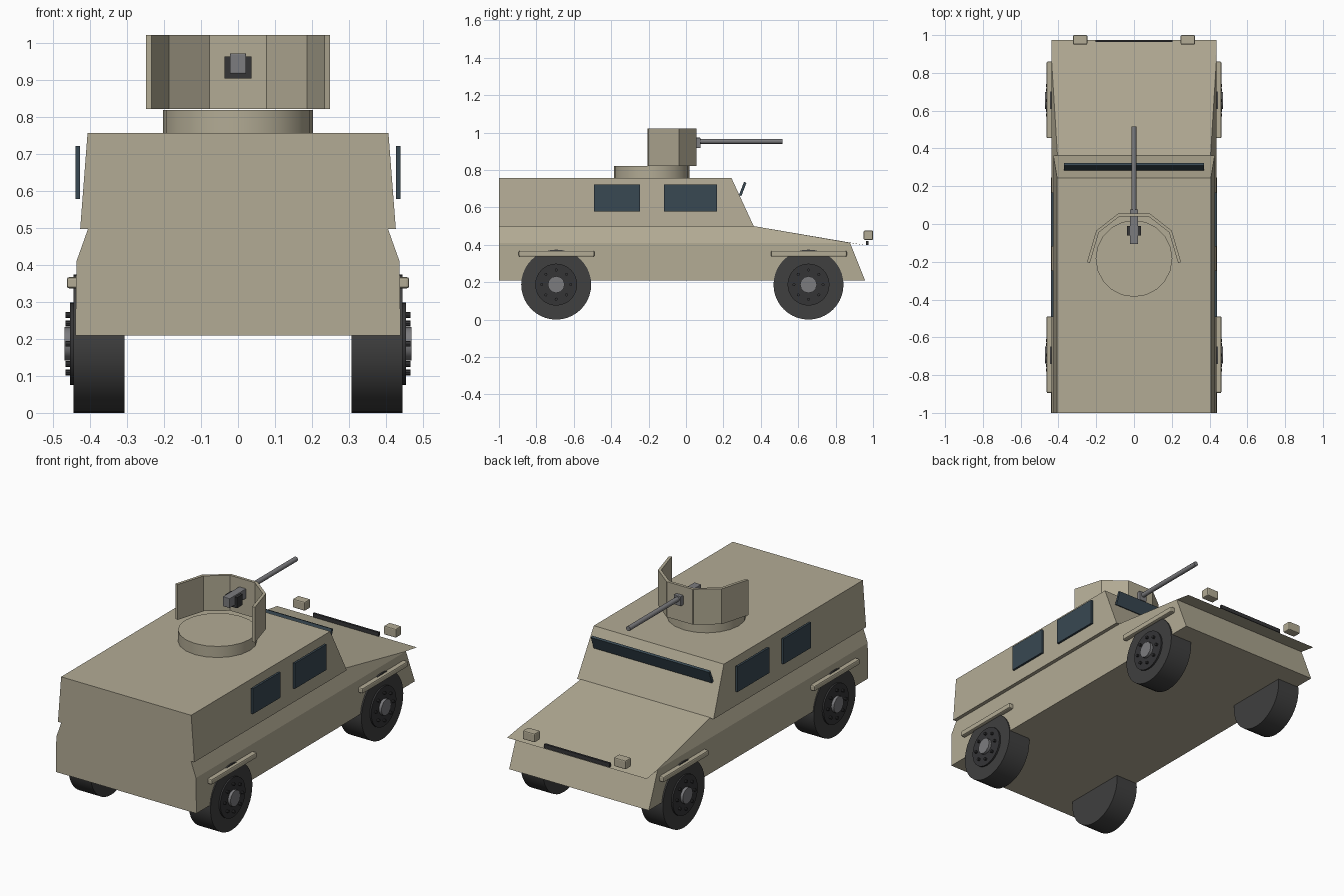
import bpy, bmesh
from math import radians, cos, sin, pi, atan2, hypot
from mathutils import Matrix, Vector

if "Cube" in bpy.data.objects:
    bpy.data.objects.remove(bpy.data.objects["Cube"])


def material(name, r, g, b):
    m = bpy.data.materials.new(name)
    m.diffuse_color = (r, g, b, 1)
    m.use_nodes = True
    m.node_tree.nodes["Principled BSDF"].inputs["Base Color"].default_value = m.diffuse_color
    return m


TAN = material("tan_paint", 0.45, 0.41, 0.30)
GLASS = material("dark_glass", 0.04, 0.065, 0.085)
RUBBER = material("rubber", 0.05, 0.05, 0.05)
DARK = material("dark_metal", 0.035, 0.035, 0.037)
STEEL = material("steel", 0.2, 0.2, 0.21)


def finish(name, bm, mat, smooth=False):
    bmesh.ops.recalc_face_normals(bm, faces=bm.faces[:])
    me = bpy.data.meshes.new(name)
    bm.to_mesh(me)
    bm.free()
    me.materials.append(mat)
    if smooth:
        me.shade_smooth()
        me.set_sharp_from_angle(angle=radians(35))
    ob = bpy.data.objects.new(name, me)
    bpy.context.collection.objects.link(ob)
    return ob


def prism(name, profile, mat):
    """Side profile of (y, z, half width) points, spanned left to right."""
    bm = bmesh.new()
    sides = [[bm.verts.new((s * w, y, z)) for y, z, w in profile] for s in (-1, 1)]
    left, right = sides
    bm.faces.new(left)
    bm.faces.new(right[::-1])
    n = len(profile)
    for i in range(n):
        j = (i + 1) % n
        bm.faces.new((left[i], right[i], right[j], left[j]))
    return finish(name, bm, mat)


def box(name, centre, size, mat, rot=None, bevel=0):
    bm = bmesh.new()
    m = Matrix.Translation(centre) @ (rot or Matrix()) @ Matrix.Diagonal((*size, 1))
    bmesh.ops.create_cube(bm, size=1, matrix=m)
    if bevel:
        bmesh.ops.bevel(bm, geom=bm.edges[:], offset=bevel, segments=2,
                        profile=0.5, affect='EDGES')
    return finish(name, bm, mat)


def cylinder(name, centre, radius, depth, axis, sides, mat):
    bm = bmesh.new()
    turn = {'X': Matrix.Rotation(pi / 2, 4, 'Y'),
            'Y': Matrix.Rotation(pi / 2, 4, 'X'), 'Z': Matrix()}[axis]
    bmesh.ops.create_cone(bm, cap_ends=True, segments=sides, radius1=radius,
                          radius2=radius, depth=depth,
                          matrix=Matrix.Translation(centre) @ turn)
    return finish(name, bm, mat, smooth=True)


# Hull: lower tub, tapered waist, sloping hood and cabin
prism("lower_hull", [(-1, .21, .44), (.957, .21, .437), (.877, .41, .437), (-1, .41, .437)], TAN)
prism("waist", [(-1, .41, .437), (.877, .41, .437), (.36, .5, .405), (-1, .5, .405)], TAN)
prism("hood", [(.36, .5, .405), (.877, .41, .437), (.975, .395, .437)], TAN)
prism("cabin", [(-1, .497, .427), (.363, .497, .427), (.243, .757, .407), (-1, .757, .407)], TAN)

# Windows
box("windshield", (0, .303, .698), (.74, .014, .076), GLASS, Matrix.Rotation(radians(-21), 4, 'X'))
for s, side in ((-1, "left"), (1, "right")):
    for y0, y1, place in ((-.492, -.246, "rear"), (-.118, .166, "front")):
        box(f"{side}_{place}_window", (s * .433, (y0 + y1) / 2, .65),
            (.012, y1 - y0, .144), GLASS)

# Grille bar and headlights
box("grille_bar", (0, .969, .41), (.41, .012, .022), DARK)
for s, side in ((-1, "left"), (1, "right")):
    box(f"{side}_headlight", (s * .285, .975, .451), (.076, .05, .05), TAN, bevel=.006)

# Wheels with rim, hub, bolts and the fender bar above
for s, side in ((-1, "left"), (1, "right")):
    for y, place in ((-.694, "rear"), (.655, "front")):
        tag = f"{side}_{place}"
        z = .187
        cylinder(tag + "_tire", (s * .376, y, z), .187, .138, 'X', 40, RUBBER)
        cylinder(tag + "_rim", (s * .44, y, z), .112, .028, 'X', 32, DARK)
        cylinder(tag + "_hub", (s * .455, y, z), .045, .03, 'X', 12, STEEL)
        for i in range(8):
            a = 2 * pi * i / 8
            cylinder(f"{tag}_bolt_{i}", (s * .457, y + .078 * cos(a), z + .078 * sin(a)),
                     .008, .018, 'X', 8, DARK)
        box(tag + "_fender_bar", (s * .446, y + (.002), .352), (.034, .406, .031), TAN, bevel=.007)

# Turret ring
cylinder("turret_ring", (0, -.183, .785), .203, .07, 'Z', 20, TAN)

# Gun shield: flat plates along an open arc
arc = [(-.24, -.2), (-.193, -.04), (-.08, .048), (.08, .048), (.193, -.04), (.24, -.2)]
for i, (a, b) in enumerate(zip(arc, arc[1:])):
    a, b = Vector(a), Vector(b)
    d, mid = b - a, (a + b) / 2
    box(f"shield_plate_{i}", (mid.x, mid.y, .922), (hypot(*d) + .008, .016, .2), TAN,
        Matrix.Rotation(atan2(d.y, d.x), 4, 'Z'))

# Gun
box("gun_receiver", (0, -.014, .945), (.044, .184, .055), STEEL, bevel=.003)
box("gun_mount", (0, -.035, .934), (.072, .05, .06), DARK)
cylinder("gun_barrel", (0, .287, .953), .0135, .46, 'Y', 12, STEEL)
